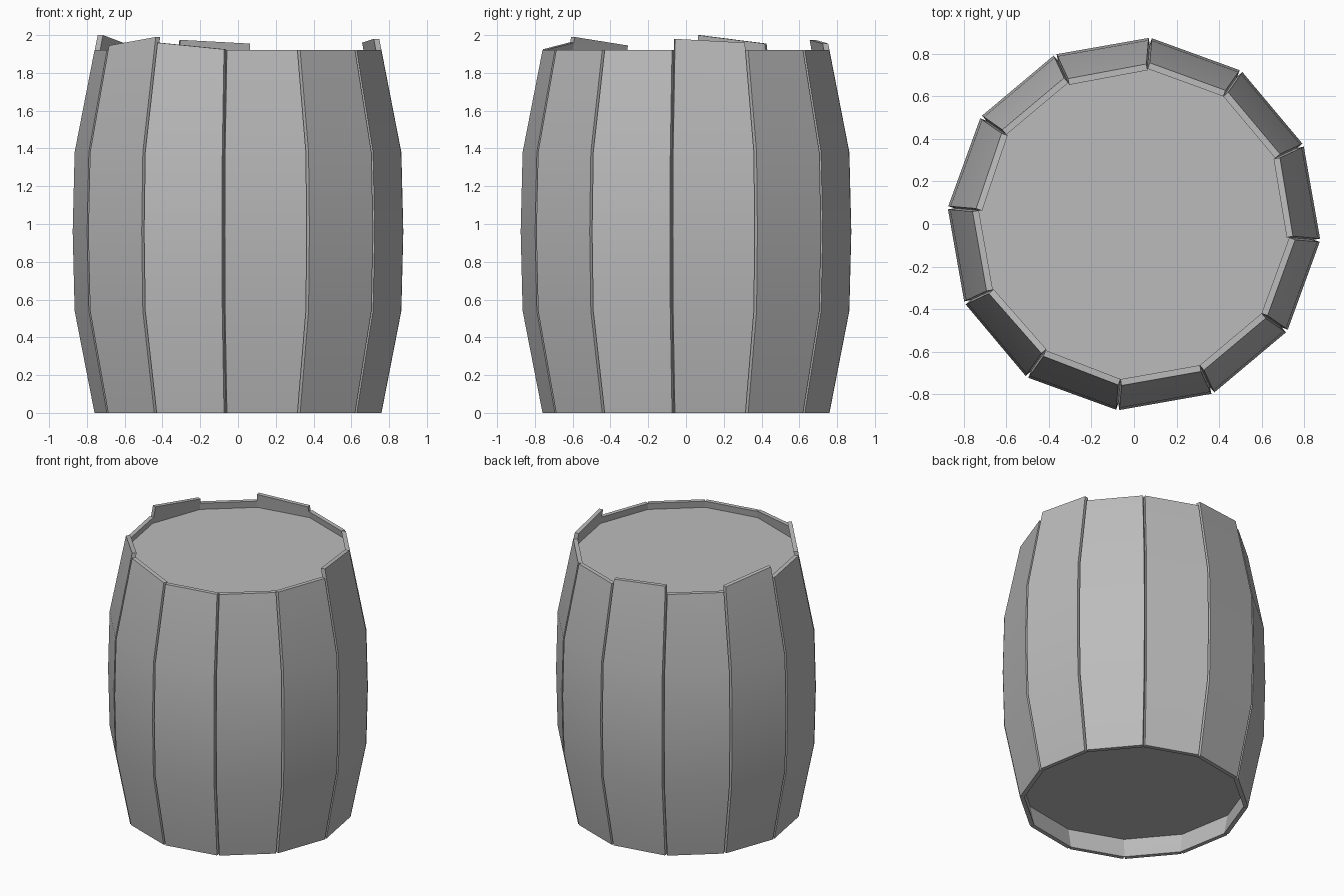
import bpy, bmesh, math

cube = bpy.data.objects.get("Cube")
if cube:
    bpy.data.objects.remove(cube, do_unlink=True)

grey = bpy.data.materials.new("plain_grey")
grey.use_nodes = True
colour = (0.5, 0.5, 0.5, 1)
grey.diffuse_color = colour
grey.node_tree.nodes["Principled BSDF"].inputs["Base Color"].default_value = colour

COUNT = 12
STEP = math.tau / COUNT
HALF = STEP / 2
THICK = 0.03
TOP = 1.92
# Bulge profile: height and distance of the inner stave face from the axis
PROFILE = [(0, 0.708), (0.54, 0.81), (0.96, 0.82), (1.38, 0.81), (TOP, 0.708)]
SLOPE = (0.708 - 0.81) / (TOP - 1.38)
# Broken stave tops: centre angle -> extra height at its two ends
BROKEN = {10: (0.06, 0.04), 100: (0.035, 0.055), 160: (0.035, 0.08),
          220: (0.025, 0.07), 250: (0.04, 0.005)}


def add_object(name, bm):
    bmesh.ops.recalc_face_normals(bm, faces=bm.faces)
    mesh = bpy.data.meshes.new(name)
    bm.to_mesh(mesh)
    bm.free()
    mesh.materials.append(grey)
    obj = bpy.data.objects.new(name, mesh)
    bpy.context.collection.objects.link(obj)
    return obj


def stave(index):
    """One flat plank with parallel sides, bent along the bulge profile."""
    degrees = 10 + index * 30
    angle = math.radians(degrees)
    radial = (math.cos(angle), math.sin(angle))
    extra = BROKEN.get(degrees, (0, 0))
    bm = bmesh.new()
    rings = []
    for z, inner in PROFILE:
        ring = []
        for depth, side in ((0, -1), (THICK, -1), (THICK, 1), (0, 1)):
            lift = extra[(side + 1) // 2] if z == TOP else 0
            r = inner + lift * SLOPE
            w = side * r * math.tan(HALF)
            r += depth
            ring.append(bm.verts.new((r * radial[0] - w * radial[1],
                                      r * radial[1] + w * radial[0], z + lift)))
        rings.append(ring)
    for low, high in zip(rings, rings[1:]):
        for i in range(4):
            j = (i + 1) % 4
            bm.faces.new((low[i], low[j], high[j], high[i]))
    bm.faces.new(rings[0])
    bm.faces.new(rings[-1])
    return add_object(f"stave_{index + 1}", bm)


def head(name, low, high, radius):
    """Twelve-sided end board fitted inside the staves."""
    bm = bmesh.new()
    rings = [[bm.verts.new((radius * math.cos(a), radius * math.sin(a), z))
              for a in (math.radians(25) + k * STEP for k in range(COUNT))]
             for z in (low, high)]
    for k in range(COUNT):
        n = (k + 1) % COUNT
        bm.faces.new((rings[0][k], rings[0][n], rings[1][n], rings[1][k]))
    for ring in rings:
        bm.faces.new(ring)
    return add_object(name, bm)


staves = [stave(i) for i in range(COUNT)]
head("top_head", 1.84, 1.87, 0.746)
head("bottom_head", 0.15, 0.18, 0.766)

# Smooth the bend of each plank and keep its edges crisp
bpy.ops.object.select_all(action='DESELECT')
for obj in staves:
    obj.select_set(True)
bpy.context.view_layer.objects.active = staves[0]
bpy.ops.object.shade_smooth_by_angle(angle=math.radians(30))
